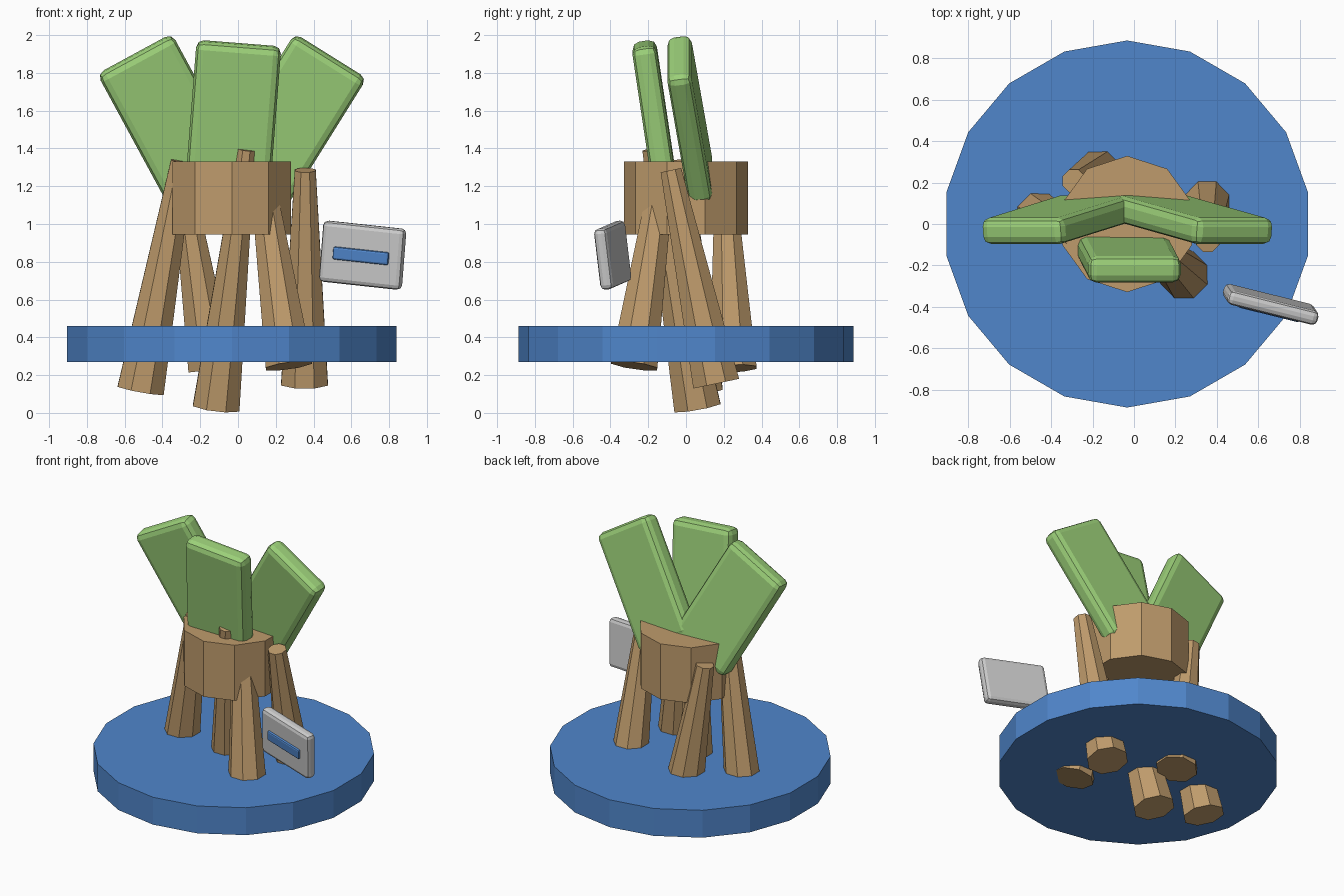
import bpy, bmesh
from math import radians, pi
from mathutils import Vector, Matrix, Euler

if "Cube" in bpy.data.objects:
    bpy.data.objects.remove(bpy.data.objects["Cube"])


def material(name, rgb):
    m = bpy.data.materials.new(name)
    m.diffuse_color = (*rgb, 1)
    m.use_nodes = True
    m.node_tree.nodes["Principled BSDF"].inputs["Base Color"].default_value = m.diffuse_color
    return m


WOOD = material("wood", (0.52, 0.33, 0.15))
GREEN = material("leaf_green", (0.33, 0.63, 0.19))
BLUE = material("blue", (0.08, 0.24, 0.6))
PALE = material("pale_grey", (0.75, 0.75, 0.72))


def finish(name, bm, mat, matrix):
    me = bpy.data.meshes.new(name)
    bm.to_mesh(me)
    bm.free()
    me.materials.append(mat)
    ob = bpy.data.objects.new(name, me)
    ob.matrix_world = matrix
    bpy.context.collection.objects.link(ob)
    return ob


def tapered(name, bottom, top, r1, r2, sides, mat, spin=0):
    """Flat-sided cone or prism running from bottom to top."""
    a, b = Vector(bottom), Vector(top)
    d = b - a
    bm = bmesh.new()
    bmesh.ops.create_cone(bm, cap_ends=True, segments=sides,
                          radius1=r1, radius2=r2, depth=d.length,
                          matrix=Matrix.Rotation(spin, 4, 'Z'))
    rot = Vector((0, 0, 1)).rotation_difference(d).to_matrix().to_4x4()
    return finish(name, bm, mat, Matrix.Translation((a + b) / 2) @ rot)


def slab(name, size, bevel, mat, matrix):
    """Box with rounded edges."""
    bm = bmesh.new()
    bmesh.ops.create_cube(bm, size=1)
    bmesh.ops.scale(bm, vec=size, verts=bm.verts)
    bmesh.ops.bevel(bm, geom=bm.edges[:], offset=bevel, segments=2,
                    profile=0.5, affect='EDGES')
    return finish(name, bm, mat, matrix)


def pose(loc, degrees):
    rot = Euler([radians(v) for v in degrees]).to_matrix().to_4x4()
    return Matrix.Translation(loc) @ rot


# Base disc (18 sides) and trunk block (10 sides), vertex towards the front
CX = -0.033
tapered("base_disc", (CX, 0, 0.27), (CX, 0, 0.46), 0.886, 0.886, 18, BLUE)
tapered("trunk_block", (CX, 0, 0.945), (CX, 0, 1.33), 0.329, 0.329, 10, WOOD)

# Splayed tapering legs
legs = {
    "left_leg": ((-0.515, 0.07, 0.12), (-0.295, -0.04, 1.33), 0.065),
    "middle_leg": ((-0.115, 0.06, 0.03), (0.045, -0.185, 1.395), 0.05),
    "front_right_leg": ((0.27, -0.275, 0.25), (0.12, -0.12, 1.30), 0.065),
    "right_leg": ((0.352, 0.16, 0.155), (0.356, -0.08, 1.285), 0.06),
    "back_leg": ((-0.14, 0.25, 0.235), (-0.29, 0.207, 1.21), 0.06),
}
for name, (bottom, top, r) in legs.items():
    tapered(name, bottom, top, 0.134, r, 8, WOOD, pi / 8)

# Three fanned leaf slabs
leaves = {
    "left_leaf": ((-0.358, 0.02, 1.551), -28.5),
    "right_leaf": ((0.28, 0.02, 1.552), 32),
    "front_leaf": ((-0.026, -0.165, 1.56), 4.5),
}
for name, (loc, lean) in leaves.items():
    slab(name, (0.45, 0.13, 0.80), 0.04, GREEN, pose(loc, (8.5, lean, 0)))

# Tilted tag with a raised bar
tag = pose((0.66, -0.388, 0.835), (5.5, 6, -14))
slab("tag_plate", (0.45, 0.07, 0.325), 0.025, PALE, tag)
slab("tag_bar", (0.305, 0.04, 0.068), 0.01, BLUE,
     tag @ Matrix.Translation((0, -0.03, 0)))
